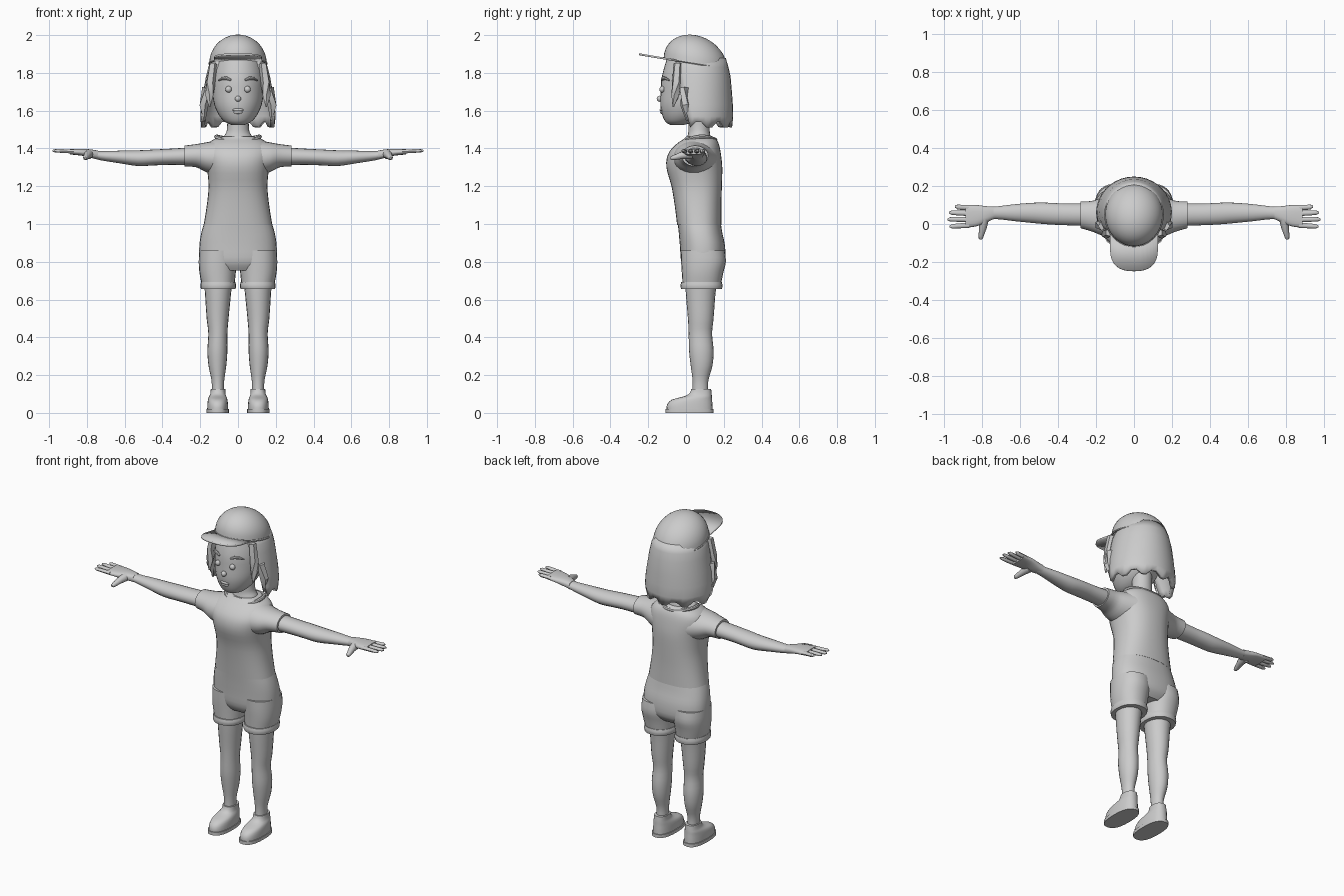
import bpy, bmesh, math
from mathutils import Vector, Matrix

if "Cube" in bpy.data.objects:
    bpy.data.objects.remove(bpy.data.objects["Cube"])

GREY = bpy.data.materials.new("plain grey")
GREY.diffuse_color = (0.6, 0.6, 0.6, 1)
GREY.use_nodes = True
GREY.node_tree.nodes["Principled BSDF"].inputs["Base Color"].default_value = GREY.diffuse_color


def finish(name, bm, mirror=False, thick=0, angle=40):
    bmesh.ops.recalc_face_normals(bm, faces=bm.faces)
    me = bpy.data.meshes.new(name)
    bm.to_mesh(me)
    bm.free()
    me.materials.append(GREY)
    me.shade_smooth()
    me.set_sharp_from_angle(angle=math.radians(angle))
    ob = bpy.data.objects.new(name, me)
    bpy.context.collection.objects.link(ob)
    if thick:
        ob.modifiers.new("thickness", 'SOLIDIFY').thickness = thick
    if mirror:
        m = ob.modifiers.new("mirror", 'MIRROR')
        m.use_mirror_merge = False
    return ob


def bridge(bm, rings, closed=True):
    for a, b in zip(rings, rings[1:]):
        for i in range(len(a) if closed else len(a) - 1):
            j = (i + 1) % len(a)
            bm.faces.new((a[i], a[j], b[j], b[i]))


def spline(rows, steps):
    """Smoothly interpolate the section rows (Catmull-Rom)."""
    out = []
    for i in range(len(rows) - 1):
        p = [rows[max(0, min(len(rows) - 1, i + k))] for k in (-1, 0, 1, 2)]
        for s in range(steps):
            t = s / steps
            out.append([b + .5 * t * (c - a + t * (2*a - 5*b + 4*c - d + t * (3*(b - c) + d - a)))
                        for a, b, c, d in zip(*p)])
    return out + [list(rows[-1])]


def loft(name, rows, axis='z', mirror=False, n=24, power=1.0, steps=3):
    """Rows are (position on axis, min, max, min, max) of rounded sections."""
    bm = bmesh.new()
    rings = []
    for h, a0, a1, b0, b1 in spline(rows, steps):
        ring = []
        for i in range(n):
            t = 2 * math.pi * i / n
            c, s = math.cos(t), math.sin(t)
            u = (a0 + a1) / 2 + (a1 - a0) / 2 * math.copysign(abs(c) ** power, c)
            v = (b0 + b1) / 2 + (b1 - b0) / 2 * math.copysign(abs(s) ** power, s)
            ring.append(bm.verts.new((u, v, h) if axis == 'z' else (h, u, v)))
        rings.append(ring)
    bridge(bm, rings)
    bm.faces.new(rings[0])
    bm.faces.new(rings[-1])
    return finish(name, bm, mirror)


def tube(name, pts, radii, mirror=False, n=10, flat=1.0, closed=False):
    """Round tube through points; flat squashes it in height."""
    bm = bmesh.new()
    pts = [Vector(p) for p in pts]
    rings = []
    for k, p in enumerate(pts):
        if closed:
            d = pts[(k + 1) % len(pts)] - pts[k - 1]
        else:
            d = pts[min(k + 1, len(pts) - 1)] - pts[max(k - 1, 0)]
        side = d.cross(Vector((0, 0, 1))).normalized()
        up = side.cross(d).normalized()
        rings.append([bm.verts.new(p + radii[k] * (side * math.cos(t) + up * math.sin(t) * flat))
                      for t in (2 * math.pi * i / n for i in range(n))])
    bridge(bm, rings + rings[:1] if closed else rings)
    if not closed:
        bm.faces.new(rings[0])
        bm.faces.new(rings[-1])
    return finish(name, bm, mirror)


def ball(name, loc, size, mirror=False):
    bm = bmesh.new()
    bmesh.ops.create_uvsphere(bm, u_segments=16, v_segments=10, radius=1,
                              matrix=Matrix.Translation(loc) @ Matrix.Diagonal((*size, 1)))
    return finish(name, bm, mirror)


# Clothes on the body
loft("shirt", [(.995, -.182, .182, -.047, .187), (1.1, -.165, .165, -.06, .187),
               (1.2, -.156, .156, -.077, .19), (1.3, -.165, .165, -.104, .192),
               (1.37, -.18, .18, -.095, .185), (1.42, -.165, .165, -.055, .175),
               (1.45, -.125, .125, -.012, .16), (1.463, -.085, .085, .0, .14)], n=32, power=.85)
loft("sleeve", [(.1, -.07, .17, 1.25, 1.445), (.17, -.06, .14, 1.275, 1.432),
                (.22, -.04, .122, 1.3, 1.423), (.282, -.022, .118, 1.305, 1.415)], 'x', True)
ring = [2 * math.pi * i / 40 for i in range(40)]
tube("collar", [(.115 * math.cos(t), .07 + .085 * math.sin(t), 1.45 + .012 * math.cos(2*t)
                 + .008 * math.sin(t)) for t in ring], [.011] * 40, n=8, closed=True)
loft("shorts_hips", [(1.005, -.179, .179, -.044, .184), (.95, -.195, .195, -.038, .193),
                     (.88, -.205, .205, -.032, .207), (.8, -.2, .2, -.025, .205),
                     (.755, -.15, .15, .0, .17)], n=32, power=.85)
loft("shorts_leg", [(.86, .0, .205, -.028, .205), (.8, .006, .208, -.026, .211),
                    (.74, .012, .204, -.022, .197), (.68, .018, .192, -.018, .185)], 'z', True, power=.9)
loft("shorts_cuff", [(.655, .014, .196, -.026, .19), (.673, .01, .199, -.029, .193),
                     (.692, .014, .196, -.026, .19)], 'z', True, power=.9)

# Legs and shoes
loft("leg", [(.7, .03, .18, -.005, .165), (.62, .038, .174, .0, .155), (.5, .05, .166, .01, .146),
             (.42, .056, .157, .014, .138), (.33, .056, .162, .016, .146), (.25, .062, .156, .025, .14),
             (.17, .073, .14, .035, .118), (.1, .074, .138, .034, .118)], 'z', True, n=20)
loft("shoe_sole", [(0, .048, .167, -.108, .146), (.02, .048, .167, -.108, .146)],
     'z', True, power=.8, steps=1)
loft("shoe_upper", [(.018, .052, .163, -.103, .141), (.045, .053, .162, -.1, .14),
                    (.07, .056, .159, -.075, .138), (.085, .061, .154, -.02, .137),
                    (.1, .066, .147, .016, .136), (.126, .067, .144, .028, .133)],
     'z', True, power=.85, steps=2)

# Arms and hands
loft("arm", [(.25, -.01, .108, 1.312, 1.405), (.37, -.006, .108, 1.313, 1.398),
             (.45, -.002, .112, 1.31, 1.394), (.53, .005, .112, 1.307, 1.39),
             (.63, .015, .104, 1.322, 1.388), (.73, .026, .092, 1.338, 1.386),
             (.78, .016, .092, 1.352, 1.392)], 'x', True, n=20)
loft("palm", [(.74, .026, .092, 1.342, 1.388), (.78, .008, .094, 1.35, 1.395),
              (.83, -.012, .1, 1.362, 1.398), (.89, -.02, .1, 1.368, 1.398)], 'x', True, n=20, power=.8)
for name, y0, y1, tip in (("little", .086, .092, .945), ("ring", .056, .06, .975),
                          ("middle", .024, .025, .983), ("index", -.007, -.013, .972)):
    tube(name + "_finger", [(.87, y0, 1.384), (.93, (y0 + y1) / 2, 1.386), (tip - .012, y1, 1.388),
                            (tip, y1, 1.388)], [.014, .013, .011, .005], True, flat=.8)
tube("thumb", [(.79, .03, 1.37), (.797, -.02, 1.364), (.806, -.06, 1.352), (.808, -.076, 1.349),
               (.808, -.083, 1.349)], [.026, .02, .014, .011, .005], True)

# Neck, head and face
loft("neck", [(1.42, -.09, .09, -.0, .14), (1.465, -.074, .074, .008, .13),
              (1.5, -.058, .058, .013, .125), (1.6, -.058, .058, .01, .125)])
loft("head", [(1.525, -.035, .035, -.085, -.01), (1.54, -.068, .068, -.108, .04),
              (1.575, -.1, .1, -.125, .1), (1.63, -.125, .125, -.136, .15),
              (1.7, -.136, .136, -.134, .18), (1.78, -.138, .138, -.128, .19),
              (1.88, -.125, .125, -.1, .185)], n=32)
ball("eye", (.05, -.126, 1.713), (.017, .015, .017), True)
ball("nose", (0, -.139, 1.663), (.016, .016, .016))
ball("upper_lip", (0, -.13, 1.604), (.03, .01, .008))
ball("lower_lip", (0, -.128, 1.592), (.024, .01, .009))
tube("eyebrow", [(.038, -.128, 1.762), (.06, -.121, 1.772), (.082, -.108, 1.771), (.104, -.089, 1.76)],
     [.006, .009, .008, .004], True, n=8)

# Hair: open shell around the back and sides, with a jagged hem
bm = bmesh.new()
rows = []
N = 22
for z, rx, ry, reach in ((1.88, .135, .15, 138), (1.83, .158, .165, 134), (1.78, .17, .176, 126),
                         (1.7, .184, .183, 120), (1.63, .195, .188, 112), (1.57, .2, .19, 106),
                         (1.525, .196, .184, 102)):
    row = []
    for i in range(N + 1):
        t = math.radians(reach) * (2 * i / N - 1)
        jag = .014 * (-1) ** (i // 2) if z < 1.53 else 0
        row.append(bm.verts.new((rx * math.sin(t), .06 + ry * math.cos(t), z + jag)))
    rows.append(row)
bridge(bm, rows, closed=False)
finish("hair", bm, thick=-.022).modifiers["thickness"].offset = 1
# Loose locks beside the face
tube("front_lock", [(.13, -.045, 1.85), (.145, -.05, 1.75), (.152, -.055, 1.68), (.15, -.068, 1.62)],
     [.022, .026, .022, .004], True, n=5)
tube("side_lock", [(.165, -.01, 1.72), (.182, -.005, 1.63), (.175, .005, 1.545)],
     [.025, .026, .006], True, n=5)


# Cap: tilted dome with a flat brim
def rim(y):
    return 1.85 - .17 * (y - .05)


bm = bmesh.new()
rings = []
for k in range(9):
    a = math.radians(90 * k / 9)
    r = math.cos(a)
    rings.append([])
    for t in ring:
        y = .05 + .168 * r * math.sin(t)
        rings[-1].append(bm.verts.new((.152 * r * math.cos(t), y, rim(y) + .15 * math.sin(a))))
bridge(bm, rings)
top = bm.verts.new((0, .05, 2.0))
for i in range(40):
    bm.faces.new((rings[-1][i], rings[-1][(i + 1) % 40], top))
finish("cap_dome", bm)
tube("cap_band", [(.151 * math.cos(t), .05 + .167 * math.sin(t), rim(.05 + .167 * math.sin(t)))
                  for t in ring], [.006] * 40, n=6, closed=True)

bm = bmesh.new()
rows = []
for i in range(17):
    t = math.pi * i / 16
    x = .126 * math.copysign(abs(math.cos(t)) ** .8, math.cos(t))
    front = -.13 - .118 * math.sin(t) ** .8
    rows.append([bm.verts.new((x, y, rim(y) + .003)) for y in (front, -.03)])
bridge(bm, rows, closed=False)
finish("cap_brim", bm, thick=.01)
